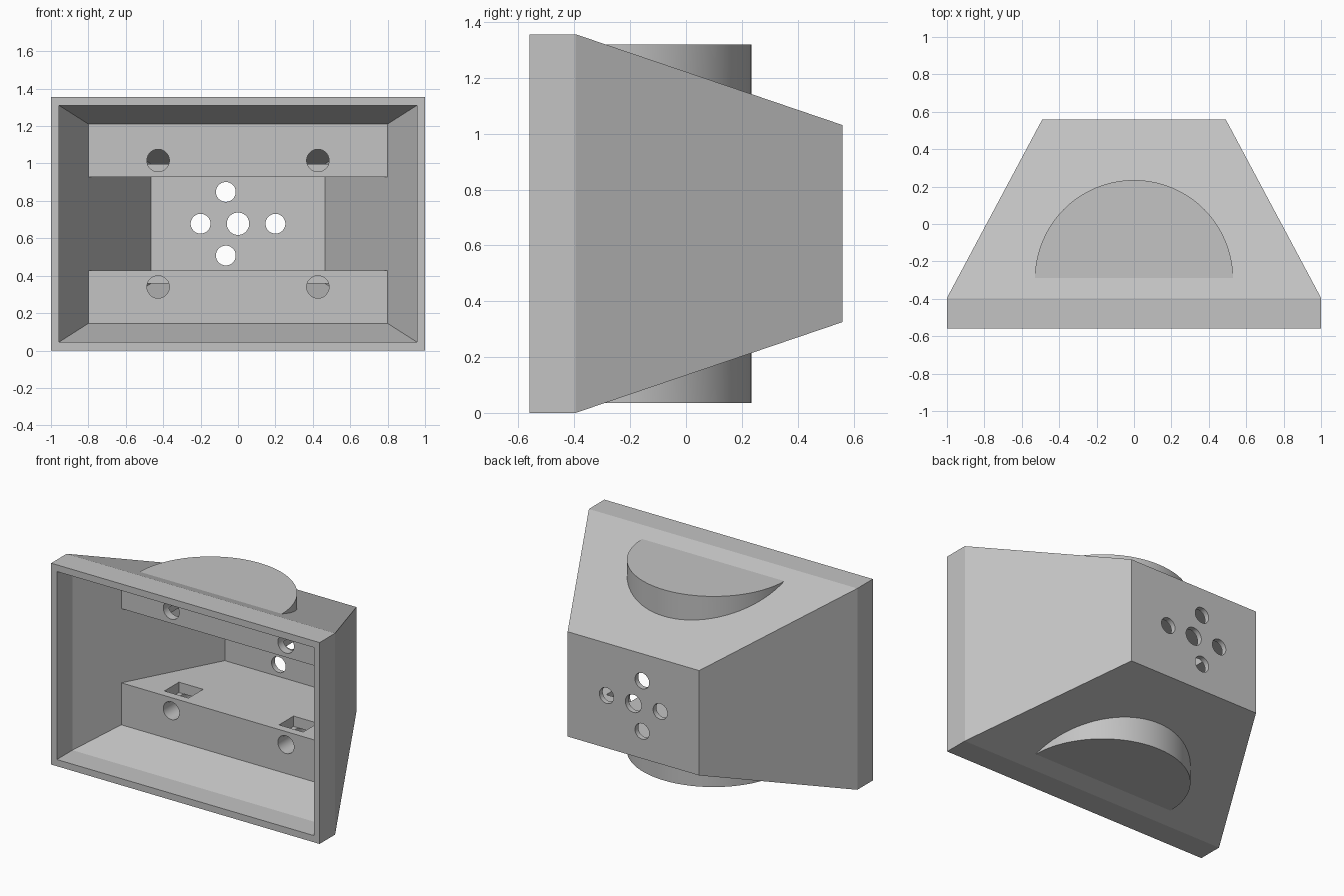
import bpy, bmesh, math

if "Cube" in bpy.data.objects:
    bpy.data.objects.remove(bpy.data.objects["Cube"], do_unlink=True)

grey = bpy.data.materials.new("light_grey")
grey.use_nodes = True
grey.diffuse_color = (0.55, 0.55, 0.55, 1)
grey.node_tree.nodes["Principled BSDF"].inputs["Base Color"].default_value = grey.diffuse_color

MID = 0.678   # height of the horizontal symmetry plane


def loft(name, rings):
    """Closed solid through rings of points with equal counts."""
    bm = bmesh.new()
    loops = [[bm.verts.new(p) for p in ring] for ring in rings]
    n = len(loops[0])
    for a, b in zip(loops, loops[1:]):
        for i in range(n):
            j = (i + 1) % n
            bm.faces.new((a[i], a[j], b[j], b[i]))
    bm.faces.new(loops[0])
    bm.faces.new(loops[-1])
    bmesh.ops.recalc_face_normals(bm, faces=bm.faces)
    mesh = bpy.data.meshes.new(name)
    bm.to_mesh(mesh)
    bm.free()
    mesh.materials.append(grey)
    ob = bpy.data.objects.new(name, mesh)
    bpy.context.collection.objects.link(ob)
    return ob


def rect(y, hx, hz, x=0, z=MID):
    return [(x + sx * hx, y, z + sz * hz)
            for sx, sz in ((-1, -1), (1, -1), (1, 1), (-1, 1))]


def box(name, x, y0, y1, z0, z1, hx):
    return loft(name, [rect(y, hx, (z1 - z0) / 2, x, (z0 + z1) / 2) for y in (y0, y1)])


def rod(name, x, z, r, y0, y1, n=32):
    angles = [math.tau * (i + 0.5) / n for i in range(n)]
    return loft(name, [[(x + r * math.cos(a), y, z + r * math.sin(a)) for a in angles]
                       for y in (y0, y1)])


def combine(target, tool, operation):
    """Apply a boolean and remove the tool."""
    mod = target.modifiers.new("cut", 'BOOLEAN')
    mod.operation = operation
    mod.solver = 'EXACT'
    mod.object = tool
    bpy.context.view_layer.objects.active = target
    bpy.ops.object.modifier_apply(modifier=mod.name)
    bpy.data.objects.remove(tool, do_unlink=True)


# Outer shell: straight rim, then a taper to the back plate
housing = loft("housing", [rect(-0.56, 1, MID), rect(-0.395, 1, MID), rect(0.56, 0.49, 0.353)])

# Half-round boss standing out of the top and bottom slopes
arc = [math.pi * i / 48 for i in range(49)]
boss = loft("round_boss", [[(0.53 * math.cos(a), -0.295 + 0.53 * math.sin(a), z) for a in arc]
                           for z in (0.036, 1.32)])
combine(housing, boss, 'UNION')

# Hollow that follows the shell
cavity = loft("cavity", [rect(-0.7, 0.957, 0.633), rect(-0.395, 0.957, 0.633),
                         rect(0.525, 0.466, 0.32)])

# Mounting blocks above and below, with screw holes and nut slots
for side in (-1, 1):
    def span(a, b):
        return sorted((MID + side * a, MID + side * b))

    block = box("mounting_block", 0, -0.1, 0.7, *span(0.25, 0.9), 1.2)
    for x in (-0.427, 0.427):
        combine(block, rod("screw_hole", x, MID + side * 0.338, 0.06, -0.3, 0.65), 'DIFFERENCE')
        combine(block, box("hole_web", x, 0.11, 0.68, *span(0.26, 0.32), 0.1), 'UNION')
        combine(block, box("nut_slot", x, -0.045, 0.11, *span(0.2, 0.32), 0.09), 'DIFFERENCE')
    combine(cavity, block, 'DIFFERENCE')

combine(housing, cavity, 'DIFFERENCE')

# Holes through the back plate
for x, dz, r in ((0, 0, 0.06), (-0.2, 0, 0.053), (0.2, 0, 0.053),
                 (-0.065, 0.17, 0.053), (-0.065, -0.17, 0.053)):
    combine(housing, rod("back_hole", x, MID + dz, r, 0.4, 0.7), 'DIFFERENCE')

# Smooth only the round surfaces
bpy.ops.object.select_all(action='DESELECT')
housing.select_set(True)
bpy.context.view_layer.objects.active = housing
bpy.ops.object.shade_smooth_by_angle(angle=math.radians(15))
